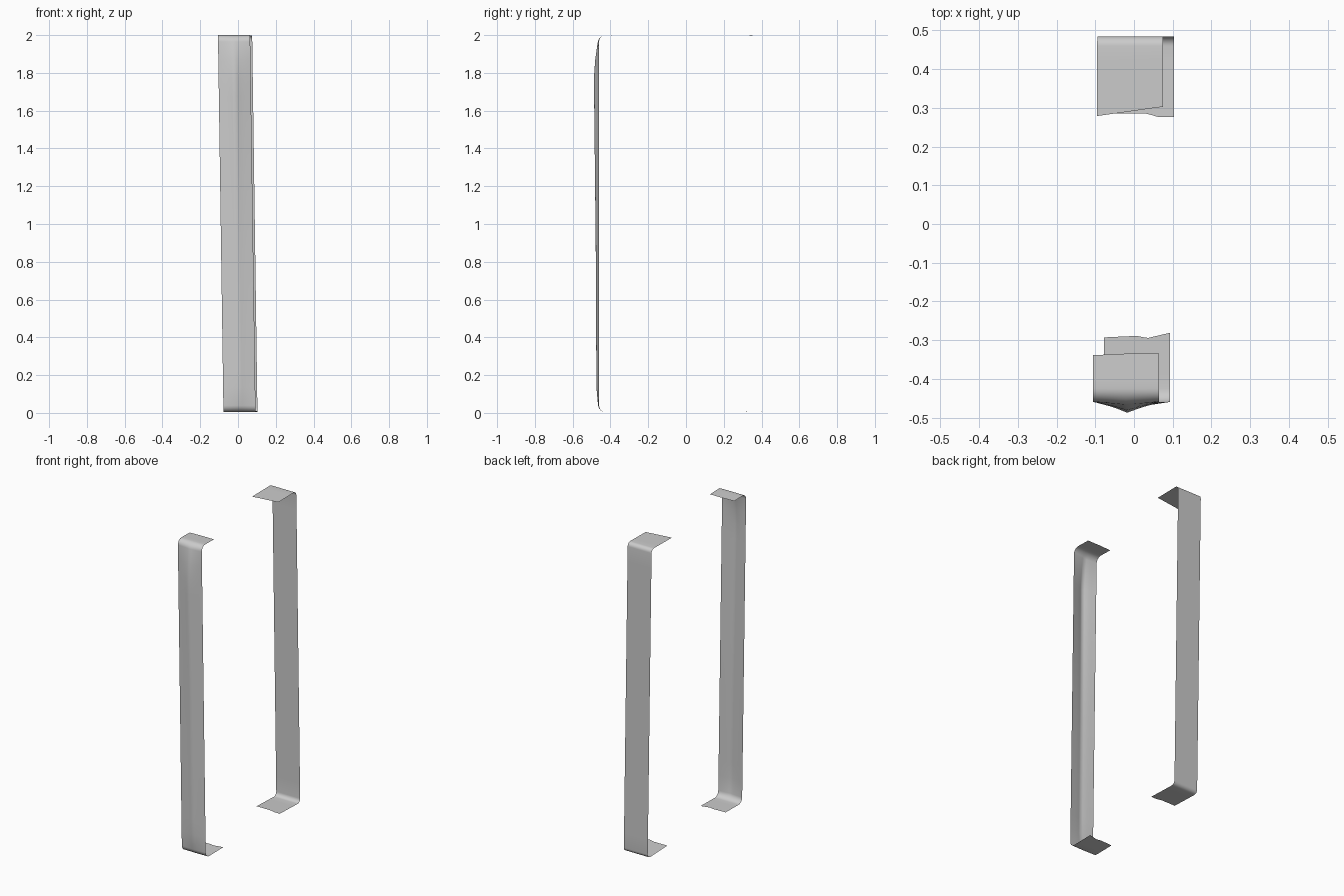
import bpy, math

if "Cube" in bpy.data.objects:
    bpy.data.objects.remove(bpy.data.objects["Cube"])

COLS = 12


def lerp_table(table, v):
    """Piecewise-linear lookup in a list of (position, value)."""
    if v <= table[0][0]:
        return table[0][1]
    for (a, fa), (b, fb) in zip(table, table[1:]):
        if v <= b:
            return fa + (fb - fa) * (v - a) / (b - a)
    return table[-1][1]


def c_profile(y, side, r, z_low, z_high, steps=6):
    """Outward wall at y, rounded into a lower and an upper flap; starts and ends where flaps begin."""
    pts = []
    for i in range(steps + 1):
        a = math.pi / 2 * i / steps
        pts.append((y - side * r * (1 - math.sin(a)), z_low + r * (1 - math.cos(a))))
    for i in range(1, 20):
        pts.append((y, z_low + r + (z_high - z_low - 2 * r) * i / 20))
    for i in range(steps + 1):
        a = math.pi / 2 * i / steps
        pts.append((y - side * r * (1 - math.cos(a)), z_high - r + r * math.sin(a)))
    return pts


def strip(name, y, side, r, z_low, z_high, x_low, x_high, end_low, end_high,
          tip_low, tip_high, bulge=None, ridge=None):
    """Thin bent band: wall with two flaps, ragged flap ends and an optional ridge."""
    wall = c_profile(y, side, r, z_low, z_high)
    verts = []
    n_flap = 4

    def add_row(fn, centre, half=0.085):
        for c in range(COLS + 1):
            s = -1 + 2 * c / COLS
            py, pz = fn(s)
            verts.append((centre + half * s, py, pz))

    for i in range(n_flap):
        t = i / n_flap
        add_row(lambda s: (lerp_table(end_low, s) * (1 - t) + wall[0][0] * t,
                           tip_low * (1 - t) + z_low * t), x_low)
    for py, pz in wall:
        k = (pz - z_low) / (z_high - z_low)

        def point(s, py=py, pz=pz):
            out = lerp_table(bulge, pz) * lerp_table(ridge, s) if bulge else 0
            return py + side * out, pz
        add_row(point, x_low + (x_high - x_low) * k)
    for i in range(1, n_flap + 1):
        t = i / n_flap
        add_row(lambda s: (lerp_table(end_high, s) * t + wall[-1][0] * (1 - t),
                           tip_high * t + z_high * (1 - t)), x_high)

    w = COLS + 1
    rows = len(verts) // w
    faces = []
    for j in range(rows - 1):
        for c in range(COLS):
            f = (j * w + c, j * w + c + 1, (j + 1) * w + c + 1, (j + 1) * w + c)
            faces.append(f if side < 0 else f[::-1])
    me = bpy.data.meshes.new(name)
    me.from_pydata(verts, [], faces)
    ob = bpy.data.objects.new(name, me)
    bpy.context.collection.objects.link(ob)
    bpy.ops.object.select_all(action='DESELECT')
    ob.select_set(True)
    bpy.context.view_layer.objects.active = ob
    bpy.ops.object.shade_smooth_by_angle(angle=math.radians(40))
    return ob


# Front band, with a soft vertical ridge strongest near the top
strip("front_strip", -0.460, -1, 0.035, 0.004, 2.0, 0.008, -0.021,
      end_low=[(-1, -0.293), (0, -0.289), (0.3, -0.295), (1, -0.281)],
      end_high=[(-1, -0.339), (0, -0.335), (1, -0.335)],
      tip_low=0.006, tip_high=1.998,
      bulge=[(0.0, 0.0), (0.1, 0.014), (0.9, 0.018), (1.82, 0.028), (1.97, 0.006), (2.0, 0.0)],
      ridge=[(-1, 0.0), (-0.4, 0.5), (0.0, 1.0), (0.4, 0.55), (1, 0.0)])

# Back band, flat wall
strip("back_strip", 0.485, 1, 0.025, 0.004, 1.998, 0.018, -0.010,
      end_low=[(-1, 0.285), (0.2, 0.285), (0.5, 0.277), (1, 0.277)],
      end_high=[(-1, 0.279), (1, 0.303)],
      tip_low=0.010, tip_high=1.996)
